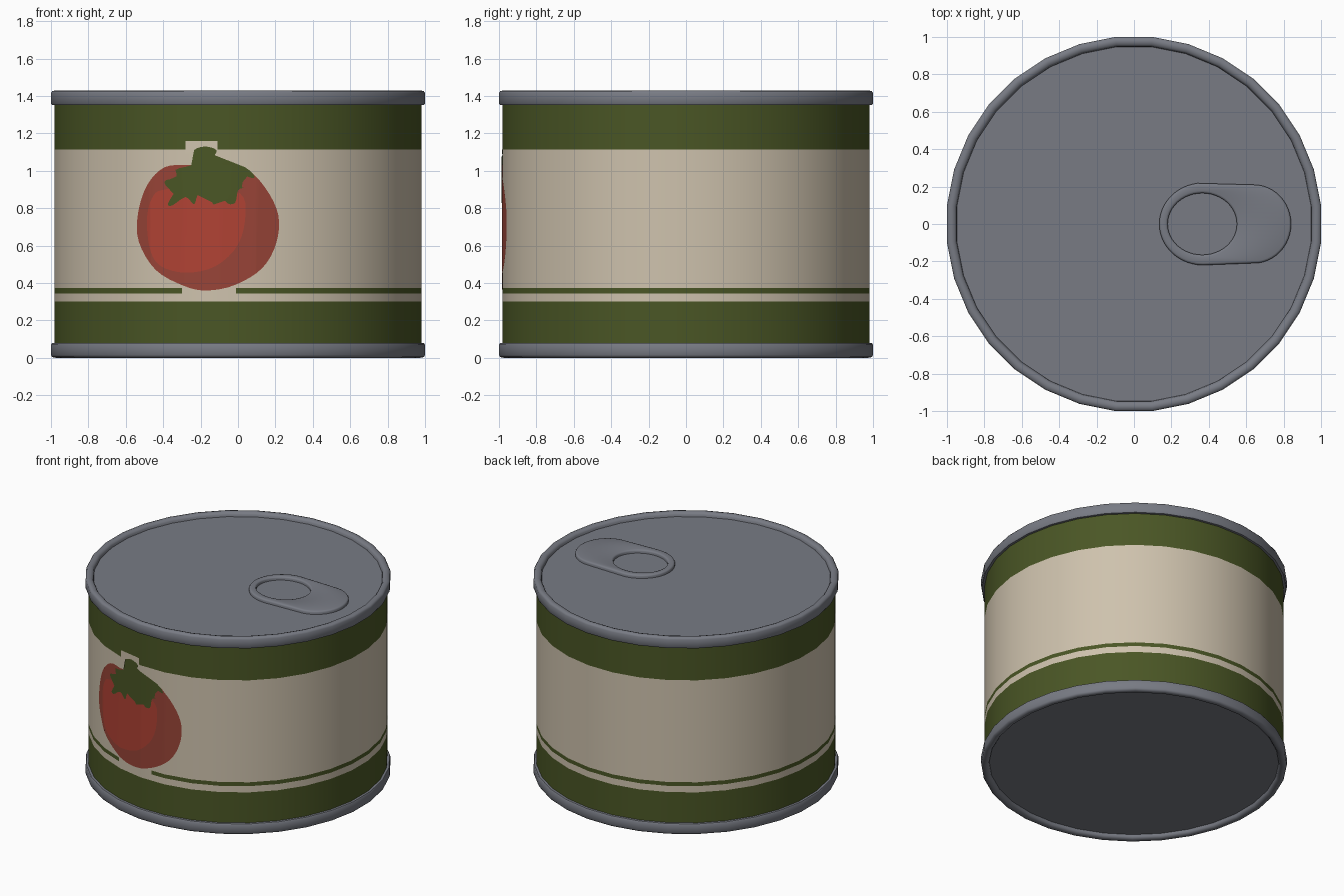
import bpy, bmesh
from math import sin, cos, pi, radians
from mathutils import Vector

SIDES = 32
STEP = 2 * pi / SIDES
BODY = 0.98          # distance from the axis to the body facets

if "Cube" in bpy.data.objects:
    bpy.data.objects.remove(bpy.data.objects["Cube"])


def material(name, r, g, b):
    """Flat material from 8-bit sRGB values."""
    def linear(v):
        v /= 255
        return v / 12.92 if v < 0.04 else ((v + 0.055) / 1.055) ** 2.4
    colour = (linear(r), linear(g), linear(b), 1)
    mat = bpy.data.materials.new(name)
    mat.use_nodes = True
    mat.diffuse_color = colour
    bsdf = next(n for n in mat.node_tree.nodes if n.type == "BSDF_PRINCIPLED")
    bsdf.inputs["Base Color"].default_value = colour
    return mat


metal = material("grey metal", 120, 123, 132)
cream = material("cream paper", 206, 194, 173)
green = material("leaf green", 74, 86, 37)
red = material("bright red", 176, 66, 52)
dark_red = material("dark red", 152, 68, 55)


def finish(bm, name, mats, angle=40):
    mesh = bpy.data.meshes.new(name)
    bm.to_mesh(mesh)
    bm.free()
    for mat in mats:
        mesh.materials.append(mat)
    mesh.shade_smooth()
    mesh.set_sharp_from_angle(angle=radians(angle))
    obj = bpy.data.objects.new(name, mesh)
    bpy.context.collection.objects.link(obj)
    return obj


def loft(loops, cap=False, closed=False):
    """Skin equal-length point loops with quads."""
    bm = bmesh.new()
    rings = [[bm.verts.new(p) for p in loop] for loop in loops]
    pairs = list(zip(rings, rings[1:]))
    if closed:
        pairs.append((rings[-1], rings[0]))
    for a, b in pairs:
        for i in range(len(a)):
            j = (i + 1) % len(a)
            bm.faces.new((a[i], a[j], b[j], b[i]))
    if cap:
        bm.faces.new(rings[-1])
    bmesh.ops.recalc_face_normals(bm, faces=bm.faces)
    return bm


def ring(radius, z):
    r = radius / cos(STEP / 2)
    return [(r * sin((k + 0.5) * STEP), r * cos((k + 0.5) * STEP), z)
            for k in range(SIDES)]


# Paper-wrapped body: bands by height, thin stripes broken at the front
levels = [0.07, 0.3, 0.345, 0.373, 1.085, 1.113, 1.16, 1.36]
bm = loft([ring(BODY, z) for z in levels])
gaps = {2: (-0.3, -0.01), 5: (-0.28, -0.11)}


def band_of(face):
    z = face.calc_center_median().z
    return max(i for i, level in enumerate(levels) if level < z)


for band, ends in gaps.items():
    for x in ends:
        faces = [f for f in bm.faces
                 if band_of(f) == band and f.calc_center_median().y < 0]
        geom = faces + list({e for f in faces for e in f.edges}) \
            + list({v for f in faces for v in f.verts})
        bmesh.ops.bisect_plane(bm, geom=geom, plane_co=(x, 0, 0),
                               plane_no=(1, 0, 0))
for f in bm.faces:
    band, c = band_of(f), f.calc_center_median()
    painted = band in (0, 2, 5, 6)
    if band in gaps and c.y < 0 and gaps[band][0] < c.x < gaps[band][1]:
        painted = False
    f.material_index = int(painted)
finish(bm, "can_body", [cream, green])

# Rolled rims with recessed lids, the bottom mirroring the top
HEIGHT = 1.43
profile = [(0.97, 0.08), (0.995, 0.078), (1, 0.07), (1, 0.015), (0.993, 0.004),
           (0.975, 0), (0.958, 0.005), (0.95, 0.015), (0.947, 0.03)]
for name, place in (("top_lid", lambda d: HEIGHT - d), ("bottom_lid", lambda d: d)):
    finish(loft([ring(r, place(d)) for r, d in profile], cap=True), name, [metal], 50)

# Pull tab: rounded plate with an oval finger hole
TURN = [2 * pi * k / 48 for k in range(48)]


def tab_outline(inset, z):
    points = []
    for t in TURN:
        left = cos(t) < 0
        centre, rx, ry = (0.37, 0.235, 0.22) if left else (0.64, 0.2, 0.21)
        points.append((centre + (rx - inset) * cos(t), (ry - inset) * sin(t), z))
    return points


def hole_outline(grow, z):
    return [(0.365 + (0.185 + grow) * cos(t), (0.165 + grow) * sin(t), z)
            for t in TURN]


base, top = HEIGHT - 0.032, HEIGHT - 0.006
loops = [tab_outline(0, base), tab_outline(0, top - 0.01), tab_outline(0.004, top - 0.003),
         tab_outline(0.012, top), hole_outline(0.012, top), hole_outline(0.004, top - 0.003),
         hole_outline(0, top - 0.01), hole_outline(0, base)]
finish(loft(loops, closed=True), "pull_tab", [metal], 50)


# Printed shapes: thin sheets wrapped over the body facets
def smooth_outline(points, steps):
    """Closed Catmull-Rom curve through the points."""
    pts, out = [Vector(p) for p in points], []
    n = len(pts)
    for i in range(n):
        a, b, c, d = (pts[(i + k) % n] for k in (-1, 0, 1, 2))
        for s in range(steps):
            t = s / steps
            out.append(0.5 * (2 * b + (c - a) * t + (2 * a - 5 * b + 4 * c - d) * t ** 2
                              + (3 * b - a - 3 * c + d) * t ** 3))
    return out


def wrapped_print(name, points, lift, mat, steps=4):
    bm = bmesh.new()
    bm.faces.new([bm.verts.new((p.x, 0, p.y)) for p in smooth_outline(points, steps)])
    bmesh.ops.triangulate(bm, faces=bm.faces)
    facets = range(-6, 7)
    radius = BODY + lift
    for k in facets:
        x = radius / cos(STEP / 2) * sin((k + 0.5) * STEP)
        bmesh.ops.bisect_plane(bm, geom=bm.verts[:] + bm.edges[:] + bm.faces[:],
                               plane_co=(x, 0, 0), plane_no=(1, 0, 0))
    for v in bm.verts:
        v.co.y = -min((radius - v.co.x * sin(k * STEP)) / cos(k * STEP) for k in facets)
    bm.normal_update()
    for f in bm.faces:
        if f.normal.y > 0:
            f.normal_flip()
    finish(bm, name, [mat])


wrapped_print("tomato_print", [
    (-.26, 1.03), (-.39, 1.02), (-.485, .925), (-.535, .77), (-.53, .62), (-.44, .47),
    (-.29, .385), (-.165, .36), (-.015, .39), (.13, .48), (.205, .615), (.215, .765),
    (.145, .91), (.035, 1.015), (-.12, 1.035)], 0.003, dark_red)

wrapped_print("tomato_highlight", [
    (-.39, .9), (-.45, .87), (-.485, .765), (-.475, .6), (-.42, .495), (-.28, .455),
    (-.12, .49), (0, .605), (.04, .765), (.01, .88), (-.18, .93)], 0.005, red)

wrapped_print("tomato_leaves", [
    (-.235, 1.11), (-.175, 1.13), (-.115, 1.11), (-.13, 1.07), (-.11, 1.035),
    (.01, 1.03), (.075, .99), (.085, .96), (.03, .97), (-.005, .92), (.03, .91),
    (0, .895), (-.015, .83), (-.055, .825), (-.1, .87), (-.13, .82), (-.165, .875),
    (-.215, .87), (-.235, .82), (-.28, .86), (-.35, .815), (-.375, .825),
    (-.335, .9), (-.385, .92), (-.385, .95), (-.31, .965), (-.335, 1.005),
    (-.25, 1.03), (-.215, 1.065)], 0.007, green, 3)
